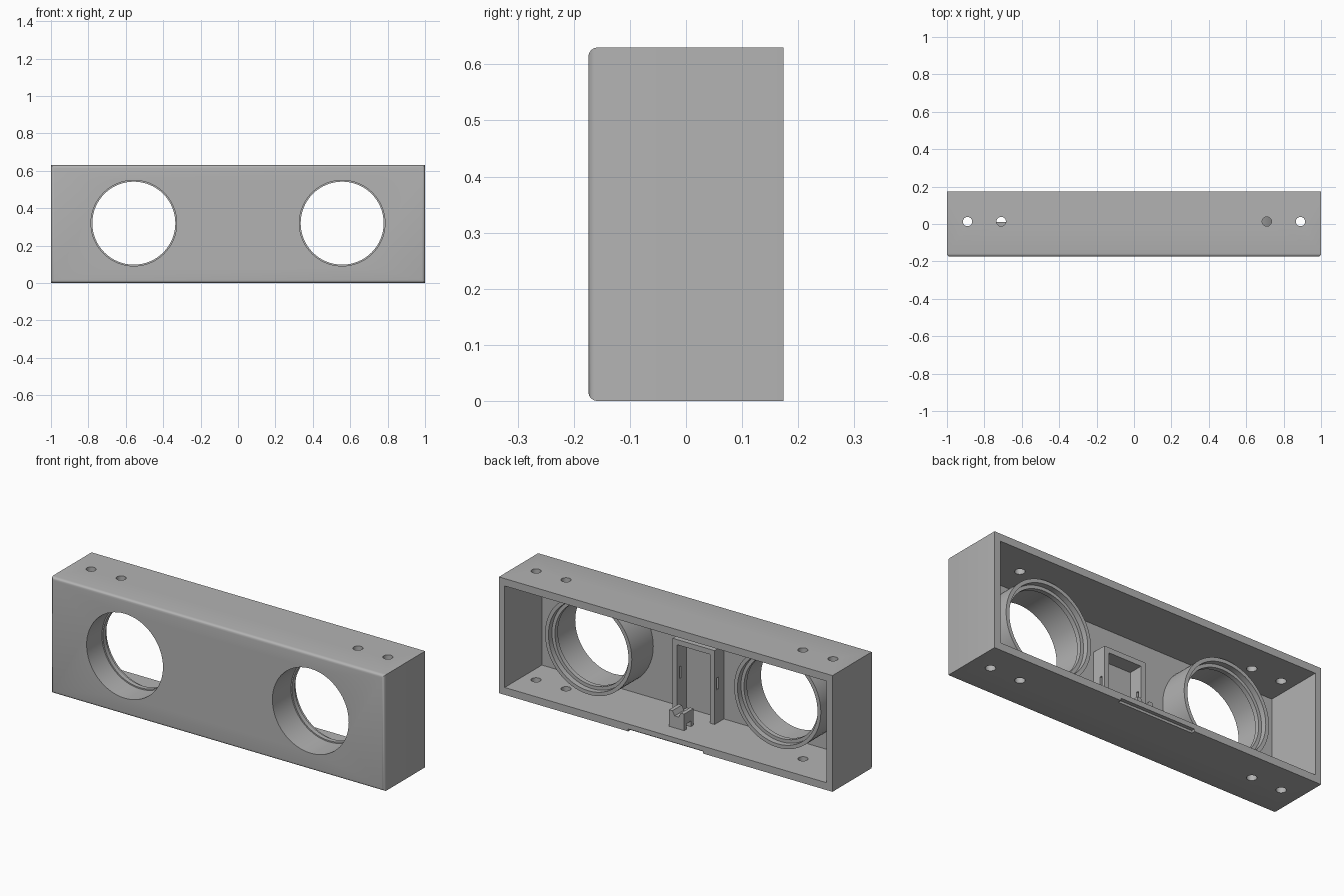
import bpy, bmesh, math
from mathutils import Matrix

if "Cube" in bpy.data.objects:
    bpy.data.objects.remove(bpy.data.objects["Cube"], do_unlink=True)

grey = bpy.data.materials.new("plain grey")
grey.use_nodes = True
GREY = (0.45, 0.45, 0.45, 1)
grey.diffuse_color = GREY
grey.node_tree.nodes["Principled BSDF"].inputs["Base Color"].default_value = GREY

W, D, H = 1.0, 0.174, 0.63          # half width, half depth, height
SIDE, FLOOR, FRONT = 0.035, 0.04, 0.03
INNER = -D + FRONT                  # inside face of the front wall
TUBE_X, TUBE_Z, BORE = 0.557, 0.32, 0.229


def make(name, bm):
    bmesh.ops.recalc_face_normals(bm, faces=bm.faces)
    mesh = bpy.data.meshes.new(name)
    bm.to_mesh(mesh)
    bm.free()
    mesh.materials.append(grey)
    obj = bpy.data.objects.new(name, mesh)
    bpy.context.collection.objects.link(obj)
    return obj


def box(name, x0, x1, y0, y1, z0, z1):
    bm = bmesh.new()
    size = Matrix.Diagonal((x1 - x0, y1 - y0, z1 - z0, 1))
    place = Matrix.Translation(((x0 + x1) / 2, (y0 + y1) / 2, (z0 + z1) / 2))
    bmesh.ops.create_cube(bm, size=1, matrix=place @ size)
    return make(name, bm)


def cylinder(name, radius, length, centre, axis, sides):
    bm = bmesh.new()
    turn = Matrix.Rotation(math.pi / 2, 4, "X") if axis == "Y" else Matrix()
    bmesh.ops.create_cone(bm, cap_ends=True, segments=sides, radius1=radius,
                          radius2=radius, depth=length,
                          matrix=Matrix.Translation(centre) @ turn)
    return make(name, bm)


def prism(name, outline, y0, y1):
    """Extrude an x-z outline along y."""
    bm = bmesh.new()
    face = bm.faces.new([bm.verts.new((x, y0, z)) for x, z in outline])
    out = bmesh.ops.extrude_face_region(bm, geom=[face])
    bmesh.ops.translate(bm, vec=(0, y1 - y0, 0),
                        verts=[v for v in out["geom"] if isinstance(v, bmesh.types.BMVert)])
    return make(name, bm)


def cut(target, cutters):
    for cutter in cutters:
        mod = target.modifiers.new("cut", "BOOLEAN")
        mod.operation, mod.solver, mod.object = "DIFFERENCE", "EXACT", cutter
        bpy.context.view_layer.objects.active = target
        bpy.ops.object.modifier_apply(modifier=mod.name)
        bpy.data.objects.remove(cutter, do_unlink=True)


def smooth(obj):
    bpy.ops.object.select_all(action="DESELECT")
    obj.select_set(True)
    bpy.context.view_layer.objects.active = obj
    bpy.ops.object.shade_smooth_by_angle(angle=math.radians(32))


# Housing: a box with a rounded front rim, hollowed from the back
housing = box("housing", -W, W, -D, D, 0, H)
bm = bmesh.new()
bm.from_mesh(housing.data)
rim = [e for e in bm.edges if all(v.co.y < 0 for v in e.verts)]
bmesh.ops.bevel(bm, geom=rim, offset=0.016, segments=4, profile=0.5, affect="EDGES")
bm.to_mesh(housing.data)
bm.free()
cutters = [box("cavity", -W + SIDE, W - SIDE, INNER, D + 0.1, FLOOR, H - FLOOR),
           box("latch_notch", -0.225, 0.225, D - 0.02, D + 0.1, -0.1, 0.013)]
for side in (-1, 1):
    cutters.append(cylinder("bore", BORE, 0.2, (side * TUBE_X, -D, TUBE_Z), "Y", 64))
    for x in (0.71, 0.89):
        cutters.append(cylinder("screw_hole", 0.025, 1, (side * x, 0.013, H / 2), "Z", 24))
cut(housing, cutters)
smooth(housing)


# Tubes behind the front openings, each with an inner lip and a counterbore
def tube(name, x, end):
    outer, lip, seat = 0.26, 0.222, 0.24
    profile = [(outer, INNER), (outer, end), (seat, end), (seat, end - 0.03),
               (lip, end - 0.03), (lip, end - 0.055), (BORE, end - 0.055), (BORE, INNER)]
    bm = bmesh.new()
    verts = [bm.verts.new((x + r, y, TUBE_Z)) for r, y in profile]
    edges = [bm.edges.new((a, b)) for a, b in zip(verts, verts[1:] + verts[:1])]
    bmesh.ops.spin(bm, geom=verts + edges, cent=(x, 0, TUBE_Z), axis=(0, 1, 0),
                   angle=math.tau, steps=64, use_duplicate=False)
    bmesh.ops.remove_doubles(bm, verts=bm.verts, dist=0.0001)
    smooth(make(name, bm))


tube("left_tube", TUBE_X, 0.04)
tube("right_tube", -TUBE_X, 0.012)

# Arch-shaped bracket on the inside of the front wall, slotted through both legs
OUT, IN, TOP, BAR, BACK = 0.126, 0.098, 0.44, 0.028, -0.065
bracket = prism("bracket", [(-OUT, FLOOR), (-OUT, TOP), (OUT, TOP), (OUT, FLOOR),
                            (IN, FLOOR), (IN, TOP - BAR), (-IN, TOP - BAR), (-IN, FLOOR)],
                INNER, BACK)
cut(bracket, [box("slot", -0.3, 0.3, -0.098, -0.083, 0.22, 0.285)])

# Small cable clip standing on the floor, grooved on top and arched underneath
CW, CT = 0.045, 0.13
clip = prism("cable_clip", [(-CW, FLOOR), (-CW, CT), (-0.025, CT), (-0.012, CT - 0.025),
                            (0.012, CT - 0.025), (0.025, CT), (CW, CT), (CW, FLOOR)],
             0.0, 0.08)
cut(clip, [box("clip_arch", -0.1, 0.1, 0.022, 0.058, 0, FLOOR + 0.03)])
